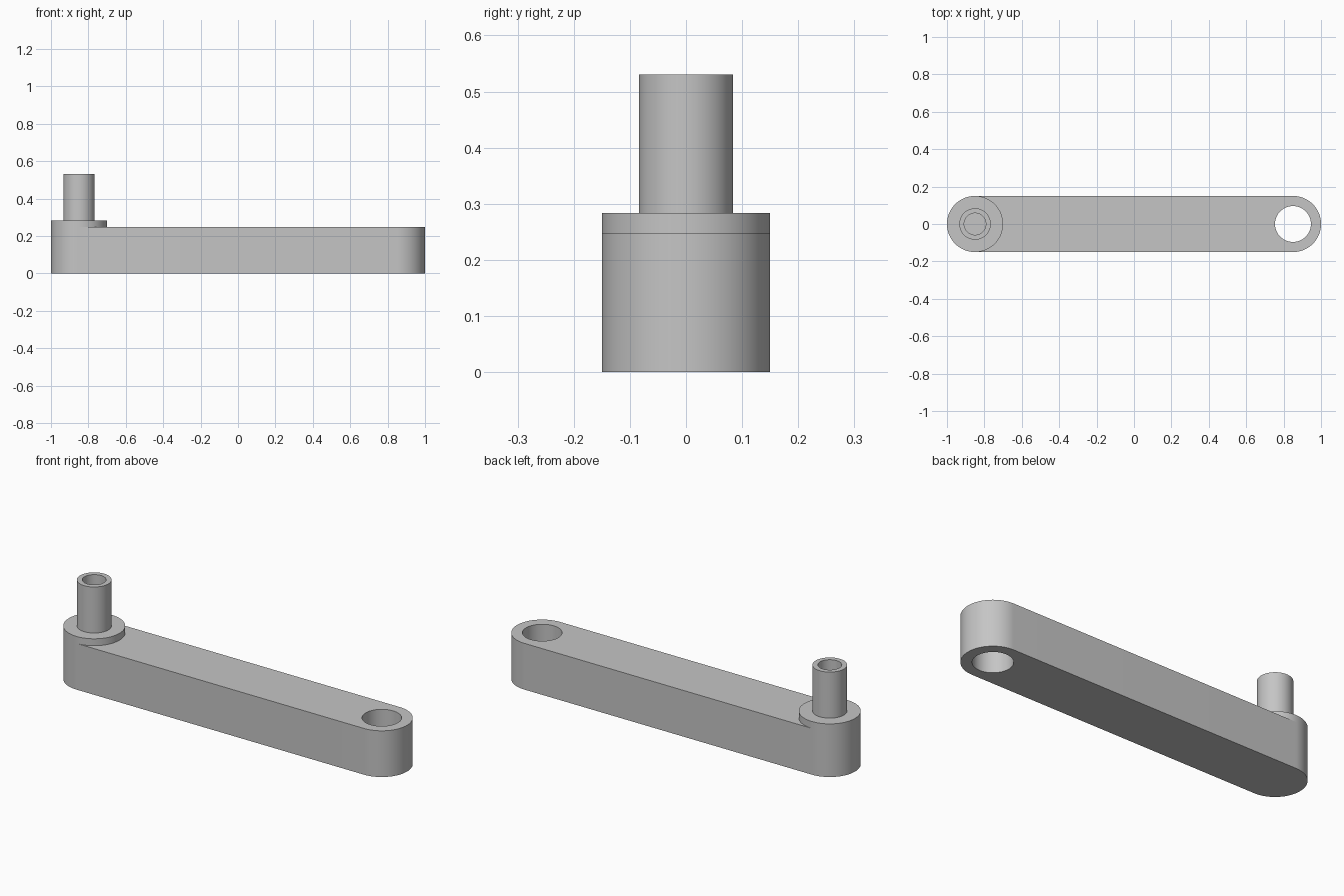
import bpy, bmesh
from math import sin, cos, pi, radians

cube = bpy.data.objects.get("Cube")
if cube:
    bpy.data.objects.remove(cube, do_unlink=True)

SEG = 96           # sides of a full circle
END_X = 0.85       # distance of both pivot centres from the middle
ARM_R = 0.15
ARM_TOP = 0.247
HOLE_R = 0.096

grey = bpy.data.materials.new("plain grey")
grey.use_nodes = True
color = (0.56, 0.56, 0.56, 1)
grey.diffuse_color = color
grey.node_tree.nodes["Principled BSDF"].inputs["Base Color"].default_value = color


def arc(cx, radius, start, end, steps):
    return [(cx + radius * cos(start + (end - start) * i / steps),
             radius * sin(start + (end - start) * i / steps)) for i in range(steps + 1)]


def finish(bm, name, x=0):
    bmesh.ops.recalc_face_normals(bm, faces=bm.faces)
    mesh = bpy.data.meshes.new(name)
    bm.to_mesh(mesh)
    bm.free()
    mesh.materials.append(grey)
    obj = bpy.data.objects.new(name, mesh)
    obj.location.x = x
    bpy.context.collection.objects.link(obj)
    bpy.ops.object.select_all(action='DESELECT')
    obj.select_set(True)
    bpy.context.view_layer.objects.active = obj
    bpy.ops.object.shade_smooth_by_angle(angle=radians(30))
    return obj


# Arm: rounded bar outline with a through hole, extruded upward
bm = bmesh.new()
outline = arc(END_X, ARM_R, -pi / 2, pi / 2, SEG // 2) + arc(-END_X, ARM_R, pi / 2, 3 * pi / 2, SEG // 2)
hole = arc(END_X, HOLE_R, 0, 2 * pi, SEG)[:-1]
edges = []
for loop in (outline, hole):
    verts = [bm.verts.new((x, y, 0)) for x, y in loop]
    edges += [bm.edges.new((verts[i - 1], verts[i])) for i in range(len(verts))]
bmesh.ops.triangle_fill(bm, use_beauty=True, edges=edges)
top = bmesh.ops.extrude_face_region(bm, geom=bm.faces[:], use_keep_orig=True)["geom"]
bmesh.ops.translate(bm, vec=(0, 0, ARM_TOP), verts=[v for v in top if isinstance(v, bmesh.types.BMVert)])
finish(bm, "crank_arm")

# Collar and hollow post: one turned profile, as radius and height
profile = [(ARM_R, ARM_TOP), (ARM_R, 0.284), (0.084, 0.284), (0.084, 0.53),
           (0.058, 0.53), (0.058, 0.284), (0, 0.284)]
bm = bmesh.new()
points = [bm.verts.new((r, 0, z)) for r, z in profile]
lines = [bm.edges.new(pair) for pair in zip(points, points[1:])]
bmesh.ops.spin(bm, geom=points + lines, axis=(0, 0, 1), cent=(0, 0, 0),
               angle=2 * pi, steps=SEG, use_duplicate=False)
bmesh.ops.remove_doubles(bm, verts=bm.verts, dist=0.0001)
finish(bm, "handle_post", -END_X)
